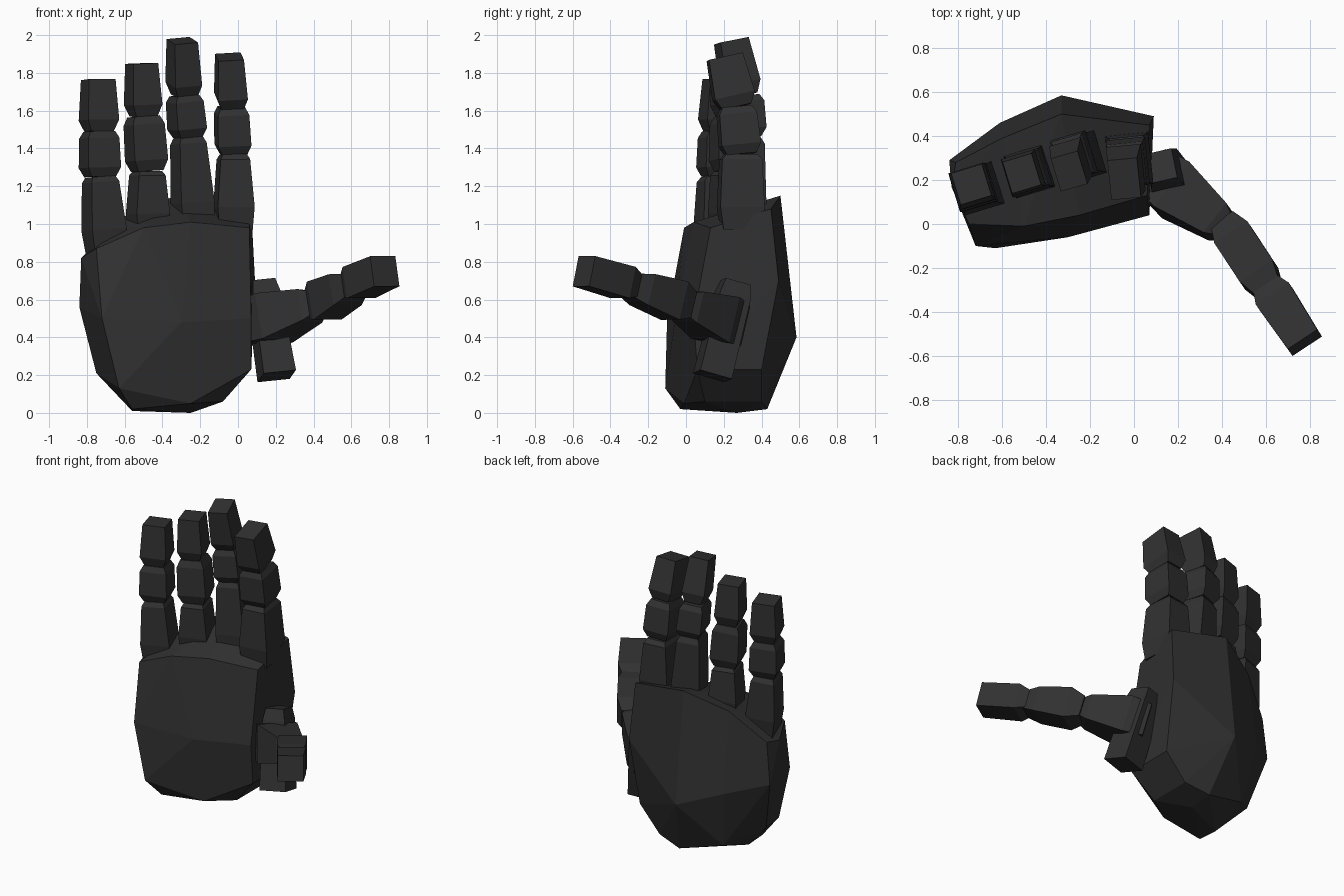
import bpy, bmesh, math
from mathutils import Vector

if "Cube" in bpy.data.objects:
    bpy.data.objects.remove(bpy.data.objects["Cube"])

dark = bpy.data.materials.new("dark_shell")
dark.diffuse_color = (0.03, 0.03, 0.03, 1)
dark.use_nodes = True
dark.node_tree.nodes["Principled BSDF"].inputs["Base Color"].default_value = dark.diffuse_color


def finish(bm, name):
    bmesh.ops.recalc_face_normals(bm, faces=bm.faces)
    me = bpy.data.meshes.new(name)
    bm.to_mesh(me)
    bm.free()
    me.materials.append(dark)
    ob = bpy.data.objects.new(name, me)
    bpy.context.collection.objects.link(ob)
    return ob


def segment(name, start, end, side, rings):
    """Loft of rectangles along start-end; rings = (t, half width, half depth)."""
    a, b = Vector(start), Vector(end)
    axis = (b - a).normalized()
    side = Vector(side)
    side = (side - axis * side.dot(axis)).normalized()
    deep = axis.cross(side)
    bm = bmesh.new()
    loops = []
    for t, w, d in rings:
        c = a.lerp(b, t)
        loops.append([bm.verts.new(c + side * w * i + deep * d * j)
                      for i, j in ((-1, -1), (1, -1), (1, 1), (-1, 1))])
    for lo, hi in zip(loops, loops[1:]):
        for k in range(4):
            n = (k + 1) % 4
            bm.faces.new((lo[k], lo[n], hi[n], hi[k]))
    bm.faces.new(loops[0])
    bm.faces.new(loops[-1])
    return finish(bm, name)


def proximal(w, d):
    return [(0, w * .9, d * .85), (.3, w, d), (.93, w * .8, d * .9), (1, w * .65, d * .7)]


def middle(w, d):
    return [(0, w * .75, d * .75), (.2, w, d), (.85, w * .95, d * .95), (1, w * .75, d * .75)]


def tip(w, d):
    return [(0, w * .75, d * .75), (.22, w * 1.03, d * 1.03), (1, w * .88, d * .88)]


# Palm: faceted hull, front then back
palm = [
    (-.75, 0, .87), (-.72, -.1, .5), (-.63, -.11, .13), (-.56, -.03, .02),
    (-.5, -.01, .98), (-.25, .04, 1.01), (-.3, -.06, .48), (-.25, -.01, .05),
    (.06, .13, .98), (.07, .04, .5), (.07, .06, .23), (-.08, .1, .06),
    (-.83, .17, .82), (-.84, .29, .56), (-.75, .2, .21), (-.56, .12, .01), (-.25, .27, 0),
    (-.81, .28, .84), (-.6, .39, 1.04), (-.61, .46, .5), (-.55, .38, .1),
    (-.33, .5, 1.15), (-.33, .585, .4), (-.25, .43, .02),
    (.07, .45, 1.08), (.09, .49, .7), (.07, .4, .23), (-.08, .4, .06)]
bm = bmesh.new()
for p in palm:
    bm.verts.new(p)
res = bmesh.ops.convex_hull(bm, input=bm.verts[:])
junk = [v for v in res["geom_interior"] if isinstance(v, bmesh.types.BMVert)]
bmesh.ops.delete(bm, geom=junk, context='VERTS')
bmesh.ops.dissolve_limit(bm, angle_limit=math.radians(4), verts=bm.verts[:], edges=bm.edges[:])
finish(bm, "palm")

# Fingers: yaw, four joint centres, half width and depth per phalanx
fingers = {
    "little": (17, [(-.70, .16, .85), (-.73, .165, 1.25), (-.735, .17, 1.49), (-.74, .18, 1.765)],
               (.095, .10), (.09, .09), (.083, .085)),
    "ring": (17, [(-.475, .24, .96), (-.48, .235, 1.28), (-.5, .235, 1.57), (-.51, .23, 1.85)],
             (.092, .10), (.092, .092), (.078, .085)),
    "long": (17, [(-.23, .30, .96), (-.265, .31, 1.46), (-.285, .3, 1.68), (-.295, .24, 1.97)],
             (.092, .10), (.08, .10), (.072, .09)),
    "index": (6, [(-.02, .29, .97), (-.025, .29, 1.37), (-.035, .265, 1.62), (-.045, .205, 1.885)],
              (.098, .118), (.088, .105), (.077, .105)),
}
for name, (yaw, pts, *sizes) in fingers.items():
    r = math.radians(yaw)
    side = (math.cos(r), math.sin(r), 0)
    for i, (part, rings) in enumerate((("base", proximal), ("middle", middle), ("tip", tip))):
        segment(f"{name}_finger_{part}", pts[i], pts[i + 1], side, rings(*sizes[i]))

# Thumb: hinge block and three phalanges
segment("thumb_hinge", (.205, .14, .195), (.125, .265, .69), (1, .2, 0),
        [(0, .088, .088), (.85, .075, .085), (1, .06, .07)])
flat = (.8, .55, 0)
segment("thumb_base", (.09, .23, .47), (.42, -.02, .58), flat,
        [(0, .11, .11), (.3, .13, .125), (.88, .085, .085), (1, .055, .06)])
segment("thumb_middle", (.41, .01, .57), (.62, -.31, .68), flat,
        [(0, .06, .07), (.22, .09, .105), (.75, .09, .085), (1, .06, .06)])
segment("thumb_tip", (.605, -.28, .675), (.777, -.54, .75), flat,
        [(0, .065, .06), (.2, .09, .085), (1, .08, .082)])
